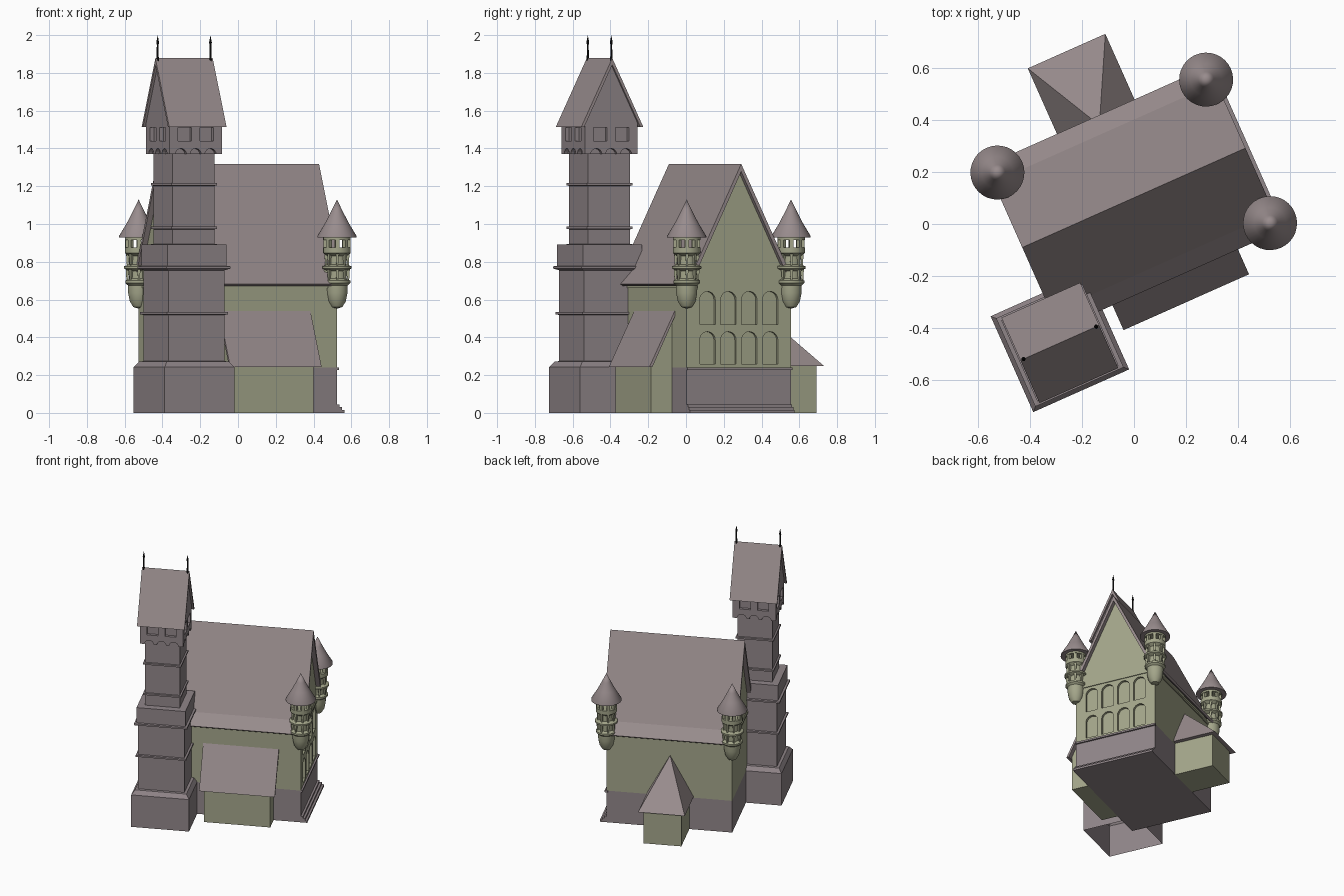
import bpy, bmesh, math
from math import sin, cos, pi

if "Cube" in bpy.data.objects:
    bpy.data.objects.remove(bpy.data.objects["Cube"])

ROT = math.radians(24)          # the whole building is turned about z
S2 = math.sqrt(2)


def material(name, rgb):
    m = bpy.data.materials.new(name)
    m.diffuse_color = (*rgb, 1)
    m.use_nodes = True
    m.node_tree.nodes["Principled BSDF"].inputs["Base Color"].default_value = m.diffuse_color
    return m


WALL = material("green_plaster", (0.37, 0.38, 0.255))
STONE = material("purple_grey_stone", (0.28, 0.237, 0.25))
ROOF = material("roof_slate", (0.315, 0.262, 0.266))
IRON = material("black_iron", (0.008, 0.008, 0.008))


def finish(name, bm, mat, smooth=False):
    bmesh.ops.recalc_face_normals(bm, faces=bm.faces[:])
    me = bpy.data.meshes.new(name)
    bm.to_mesh(me)
    bm.free()
    ob = bpy.data.objects.new(name, me)
    bpy.context.collection.objects.link(ob)
    ob.rotation_euler.z = ROT
    me.materials.append(mat)
    if smooth:
        bpy.ops.object.select_all(action='DESELECT')
        ob.select_set(True)
        bpy.context.view_layer.objects.active = ob
        bpy.ops.object.shade_smooth_by_angle(angle=math.radians(35))
    return ob


def add_prism(bm, axis, pts, a, b):
    """Extrude a 2D outline along an axis from a to b."""
    def place(p, t):
        return {'x': (t, p[0], p[1]), 'y': (p[0], t, p[1]), 'z': (p[0], p[1], t)}[axis]
    lo = [bm.verts.new(place(p, a)) for p in pts]
    hi = [bm.verts.new(place(p, b)) for p in pts]
    bm.faces.new(lo[::-1])
    bm.faces.new(hi)
    for i in range(len(pts)):
        j = (i + 1) % len(pts)
        bm.faces.new((lo[i], lo[j], hi[j], hi[i]))


def prism(name, mat, axis, pts, a, b):
    bm = bmesh.new()
    add_prism(bm, axis, pts, a, b)
    return finish(name, bm, mat)


def rect(x0, x1, y0, y1):
    return [(x0, y0), (x1, y0), (x1, y1), (x0, y1)]


def arch(c, hw, z0, z1, n=10):
    """Round-headed outline centred on c."""
    zc = z1 - hw
    return [(c - hw, z0), (c + hw, z0)] + [
        (c + hw * cos(pi * i / n), zc + hw * sin(pi * i / n)) for i in range(n + 1)]


def add_lathe(bm, profile, cx, cy, segs, turn=0.0, bottom=True):
    rings = []
    for r, z in profile:
        n = segs if r > 1e-6 else 1
        rings.append([bm.verts.new((cx + r * cos(turn + 2 * pi * i / segs),
                                    cy + r * sin(turn + 2 * pi * i / segs), z)) for i in range(n)])
    for A, B in zip(rings, rings[1:]):
        for i in range(segs):
            j = (i + 1) % segs
            quad = [A[i % len(A)], A[j % len(A)], B[j % len(B)], B[i % len(B)]]
            bm.faces.new(list(dict.fromkeys(quad)))
    if bottom and len(rings[0]) > 1:
        bm.faces.new(rings[0][::-1])
    if len(rings[-1]) > 1:
        bm.faces.new(rings[-1])


def lathe(name, mat, profile, cx, cy, segs, smooth=False, bottom=True):
    bm = bmesh.new()
    if segs == 4:               # square section: radius means half width
        add_lathe(bm, [(r * S2, z) for r, z in profile], cx, cy, 4, pi / 4, bottom)
    else:
        add_lathe(bm, profile, cx, cy, segs, 0, bottom)
    return finish(name, bm, mat, smooth)


def cut(ob, bm):
    cutter = finish("cutter", bm, ob.data.materials[0])
    mod = ob.modifiers.new("cut", 'BOOLEAN')
    mod.operation, mod.solver, mod.object = 'DIFFERENCE', 'EXACT', cutter
    bpy.context.view_layer.objects.active = ob
    bpy.ops.object.modifier_apply(modifier=mod.name)
    bpy.data.objects.remove(cutter)


def mirrored(c, half):
    """Outline from its right half, reflected about c."""
    return [(c + p, z) for p, z in half] + [(c - p, z) for p, z in half[::-1] if p > 1e-6]


# ---- main hall ----
U0, U1, V0, V1 = -0.40, 0.48, -0.21, 0.395
VC = (V0 + V1) / 2
prism("hall_plinth", STONE, 'z', rect(U0, U1, V0, V1), 0, 0.24)
hall = prism("hall_walls", WALL, 'x',
             mirrored(VC, [(0.3025, 0.24), (0.3025, 0.70), (0.268, 0.745), (0, 1.295)]), U0, U1)
# two rows of blind arches on the gable end
bm = bmesh.new()
for z0, z1 in ((0.26, 0.43), (0.468, 0.643)):
    for k in (-1.5, -0.5, 0.5, 1.5):
        add_prism(bm, 'x', arch(VC + k * 0.121, 0.045, z0, z1), U1 - 0.018, U1 + 0.03)
cut(hall, bm)
prism("eaves_band", WALL, 'z', rect(U0 - .006, U1 + .006, V0 - .006, V1 + .006), 0.66, 0.675)
prism("plinth_moulding", STONE, 'z', rect(U1 - .01, U1 + .012, V0, V1 + .004), 0.228, 0.241)
prism("hall_roof", ROOF, 'x', [
    (VC, 1.318), (VC + .275, .757), (VC + .345, .682), (VC + .333, .672), (VC + .258, .748),
    (VC, 1.277), (VC - .258, .748), (VC - .333, .672), (VC - .345, .682), (VC - .275, .757)],
    -0.43, 0.511)
for i in range(3):
    prism(f"entrance_step_{i + 1}", STONE, 'z',
          rect(U1 - .01, U1 + .045 - .015 * i, V0, V1), 0.015 * i, 0.015 * (i + 1))

# ---- corner turrets ----
BODY = [(0, .552), (.028, .56), (.047, .59), (.056, .635), (.057, .675), (.071, .687), (.071, .70),
        (.052, .712), (.052, .752), (.078, .764), (.078, .776), (.051, .786), (.051, .83),
        (.073, .846), (.073, .876)]
for n, (u, v) in enumerate(((U0, V1), (U1, V1), (U1, V0)), 1):
    lathe(f"turret_{n}_body", WALL, BODY, u, v, 24, True)
    lathe(f"turret_{n}_lintel", WALL, [(.073, .915), (.073, .934)], u, v, 24, True)
    bm = bmesh.new()
    for i in range(8):
        a = 2 * pi * (i + .5) / 8
        # lookout posts and the brackets under the lookout
        add_lathe(bm, [(.015, .87), (.015, .92)], u + .06 * cos(a), v + .06 * sin(a), 4, a + pi / 4)
        add_lathe(bm, [(.006, .775), (.012, .85)], u + .058 * cos(a), v + .058 * sin(a), 4, a + pi / 4)
        add_lathe(bm, [(.006, .70), (.012, .766)], u + .06 * cos(a), v + .06 * sin(a), 4, a + pi / 4)
    finish(f"turret_{n}_posts", bm, WALL)
    lathe(f"turret_{n}_cone", ROOF, [(.104, .928), (.104, .936), (.061, 1.008), (.03, 1.068), (0, 1.13)],
          u, v, 32, True)

# ---- front lean-to ----
prism("lean_to_walls", WALL, 'x',
      [(-.332, 0), (-.20, 0), (-.20, .53), (-.21, .52), (-.332, .265)], -0.175, 0.29)
prism("lean_to_roof", ROOF, 'x',
      [(-.357, .243), (-.205, .55), (-.205, .52), (-.340, .243)], -0.203, 0.326)

# ---- back annex with hipped roof ----
prism("annex_walls", WALL, 'z', rect(-0.10, 0.166, 0.38, 0.682), 0, 0.25)
bm = bmesh.new()
base = [bm.verts.new((x, y, .247)) for x, y in rect(-.13, .197, .39, .714)]
tip = bm.verts.new((.033, .402, .55))
bm.faces.new(base)
for i in range(4):
    bm.faces.new((base[i], base[(i + 1) % 4], tip))
finish("annex_roof", bm, ROOF)

# ---- tower ----
TU, TV = -0.447, -0.302


def band(h, out, z):
    return [(h, z - .008), (h + out, z - .006), (h + out, z + .006), (h, z + .008)]


shaft = [(.202, 0), (.202, .242), (.18, .272), (.162, .274)] + band(.162, .014, .527)
shaft += [(.162, .755), (.186, .764), (.186, .776), (.171, .778), (.171, .892), (.122, .893)]
shaft += band(.122, .011, .98) + band(.122, .011, 1.21) + [(.122, 1.41)]
lathe("tower_shaft", STONE, shaft, TU, TV, 4, bottom=False)

H = 0.152
gallery = lathe("tower_gallery", STONE, [(H, 1.37), (H, 1.525)], TU, TV, 4)
bm = bmesh.new()
for axis, c, t in (('x', TV, TU), ('y', TU, TV)):
    for s in (-1, 1):
        a, b = sorted((t + s * (H - .022), t + s * (H + .03)))
        for k in (-1, 0, 1):    # corbel arches
            add_prism(bm, axis, arch(c + k * .086, .033, 1.35, 1.40, 8), a, b)
        for k in (-1, 1):       # windows
            w = c + k * .0635
            add_prism(bm, axis, rect(w - .039, w + .039, 1.44, 1.512), a, b)
cut(gallery, bm)
prism("tower_gable", STONE, 'x', mirrored(TV, [(H, 1.515), (H, 1.55), (0, 1.857)]), TU - H, TU + H)
prism("tower_roof", ROOF, 'x',
      [(TV, 1.878), (TV + .18, 1.513), (TV + .163, 1.513), (TV, 1.843), (TV - .163, 1.513), (TV - .18, 1.513)],
      TU - .166, TU + .166)
for n, s in enumerate((-1, 1), 1):
    lathe(f"finial_{n}", IRON, [(.009, 1.86), (.006, 1.885), (.005, 1.95), (.008, 1.96), (.006, 1.97), (0, 2.0)],
          TU + s * .153, TV, 8)
